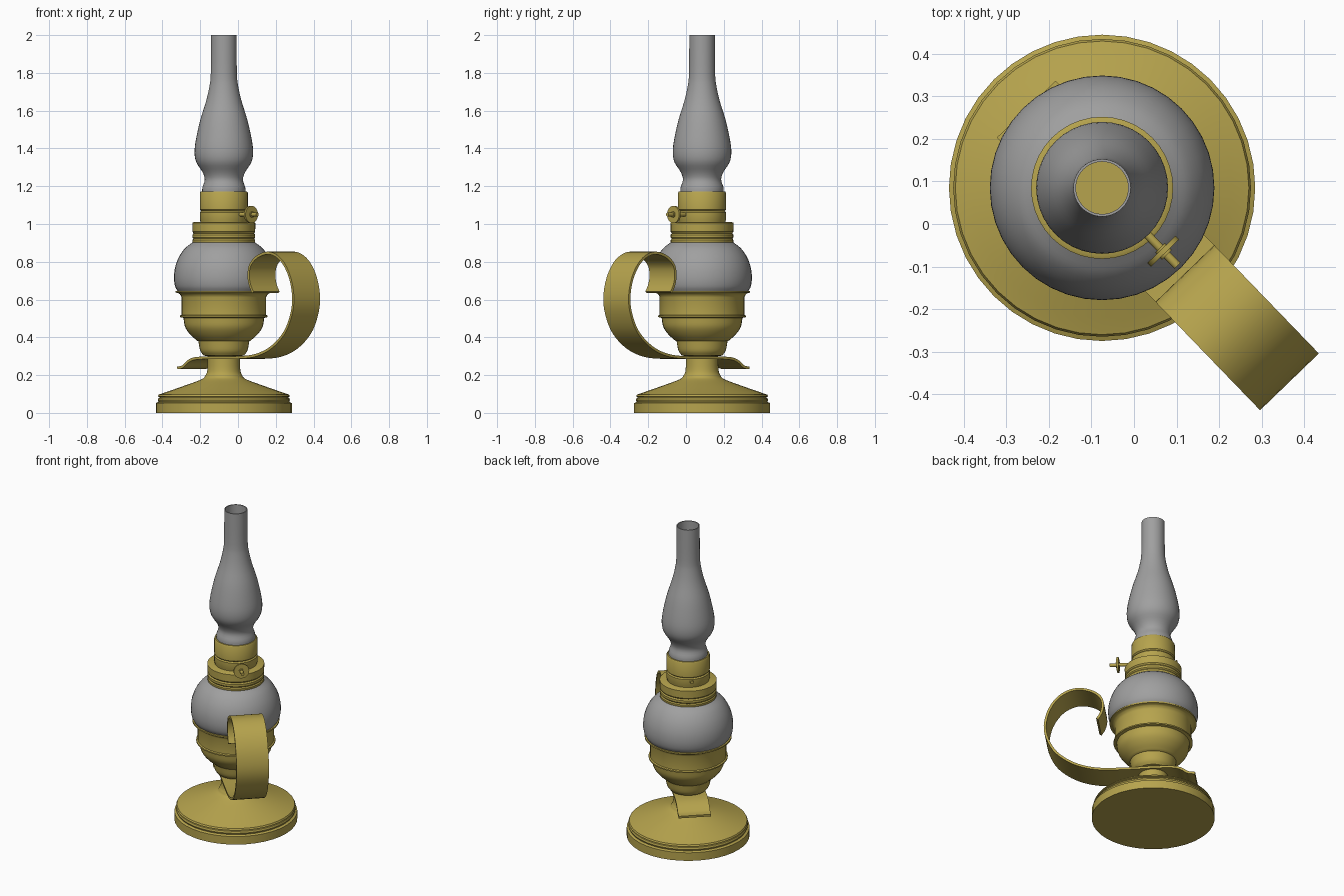
import bpy, bmesh, math
from mathutils import Vector, Matrix

if "Cube" in bpy.data.objects:
    bpy.data.objects.remove(bpy.data.objects["Cube"])

CX, CY = -0.075, 0.085           # lamp axis
ANG = math.radians(-46.0)        # direction of handle and wick knob
SEG = 40

def material(name, col):
    m = bpy.data.materials.new(name)
    m.diffuse_color = (*col, 1)
    m.use_nodes = True
    m.node_tree.nodes["Principled BSDF"].inputs["Base Color"].default_value = m.diffuse_color
    return m

brass = material("brass", (0.47, 0.37, 0.075))
glass = material("grey glass", (0.35, 0.35, 0.35))

def spline(pts, n=4):
    """Catmull-Rom through 2D points."""
    p = [Vector(q) for q in pts]
    p = [2 * p[0] - p[1]] + p + [2 * p[-1] - p[-2]]
    out = []
    for i in range(1, len(p) - 2):
        a, b, c, d = p[i - 1:i + 3]
        for k in range(n):
            t = k / n
            out.append(0.5 * (2 * b + (c - a) * t + (2 * a - 5 * b + 4 * c - d) * t * t
                              + (3 * b - a - 3 * c + d) * t ** 3))
    return out + [p[-2]]

def finish(name, bm, mat, angle=35):
    bmesh.ops.recalc_face_normals(bm, faces=bm.faces)
    me = bpy.data.meshes.new(name)
    bm.to_mesh(me)
    bm.free()
    me.materials.append(mat)
    ob = bpy.data.objects.new(name, me)
    bpy.context.collection.objects.link(ob)
    ob.location = (CX, CY, 0)
    bpy.ops.object.select_all(action='DESELECT')
    ob.select_set(True)
    bpy.context.view_layer.objects.active = ob
    bpy.ops.object.shade_smooth_by_angle(angle=math.radians(angle))
    return ob

def lathe(name, prof, mat, angle=35, loop=False):
    """Revolve (radius, z) points; radius 0 closes to a pole."""
    bm = bmesh.new()
    rings = []
    for r, z in prof:
        if r < 1e-5:
            rings.append([bm.verts.new((0, 0, z))] * SEG)
        else:
            rings.append([bm.verts.new((r * math.cos(math.tau * i / SEG),
                                        r * math.sin(math.tau * i / SEG), z)) for i in range(SEG)])
    pairs = list(zip(rings, rings[1:])) + ([(rings[-1], rings[0])] if loop else [])
    for a, b in pairs:
        for i in range(SEG):
            j = (i + 1) % SEG
            quad = list(dict.fromkeys([a[i], a[j], b[j], b[i]]))
            bm.faces.new(quad)
    return finish(name, bm, mat, angle)

# foot: plinth, groove, cone and stem
foot = [(0, 0), (0.36, 0), (0.36, 0.052), (0.346, 0.058), (0.35, 0.068), (0.346, 0.079),
        (0.338, 0.083), (0.35, 0.087), (0.345, 0.097)]
foot += spline([(0.335, 0.1), (0.22, 0.14), (0.12, 0.177), (0.098, 0.198), (0.087, 0.23), (0.085, 0.32)])
foot += [(0, 0.32)]
lathe("foot", foot, brass)

# bowl: lower cup, bulge, flange and flared holder
bowl = [(0, 0.30), (0.09, 0.30)] + spline([(0.108, 0.305), (0.125, 0.33), (0.135, 0.38)])
bowl += spline([(0.14, 0.381), (0.178, 0.415), (0.205, 0.455), (0.214, 0.503)])
bowl += [(0.232, 0.507), (0.232, 0.515), (0.224, 0.519), (0.224, 0.612)]
bowl += spline([(0.228, 0.622), (0.238, 0.632), (0.255, 0.637)]) + [(0.255, 0.646), (0, 0.646)]
lathe("bowl", bowl, brass)

# oil reservoir
lathe("reservoir", spline([(0.243, 0.642), (0.258, 0.67), (0.264, 0.715), (0.258, 0.77),
                           (0.238, 0.825), (0.205, 0.872), (0.162, 0.905)]), glass, 50)

# threaded collar with two rings
lathe("collar", [(0, 0.896), (0.162, 0.896), (0.166, 0.903), (0.166, 0.915), (0.161, 0.922),
                 (0.166, 0.929), (0.166, 0.943), (0.16, 0.951), (0.166, 0.959),
                 (0.167, 1.006), (0.158, 1.01), (0, 1.01)], brass)

# burner with grooved waist
lathe("burner", [(0, 1.0), (0.124, 1.0), (0.124, 1.015), (0.127, 1.022), (0.127, 1.062),
                 (0.12, 1.069), (0.127, 1.076), (0.127, 1.165), (0.122, 1.173), (0, 1.173)], brass)

# chimney, a thin open shell
outer = spline([(0.115, 1.168), (0.113, 1.195), (0.101, 1.235), (0.113, 1.275), (0.145, 1.325),
                (0.155, 1.375), (0.149, 1.44), (0.125, 1.55), (0.094, 1.65), (0.076, 1.73),
                (0.069, 1.80), (0.0675, 2.0)], 3)
inner = [(r - 0.006, z) for r, z in reversed(outer)]
lathe("chimney", [tuple(p) for p in outer] + inner, glass, 50, loop=True)

# ribbon handle: (distance along handle direction, z) centre line
path = spline([(-0.256, 0.238), (-0.215, 0.245), (-0.175, 0.272), (-0.12, 0.288), (0, 0.292),
               (0.2, 0.293), (0.34, 0.305), (0.46, 0.347), (0.56, 0.425), (0.612, 0.52),
               (0.627, 0.61), (0.605, 0.71), (0.555, 0.79), (0.49, 0.835), (0.42, 0.846),
               (0.345, 0.823), (0.298, 0.78), (0.287, 0.725), (0.298, 0.675), (0.32, 0.638)])
T, W = 0.007, 0.096
bm = bmesh.new()
rows = []
for i, p in enumerate(path):
    t = (path[min(i + 1, len(path) - 1)] - path[max(i - 1, 0)]).normalized()
    n = Vector((-t.y, t.x)) * T
    rows.append([bm.verts.new((p.x + s * n.x, w, p.y + s * n.y))
                 for s, w in ((1, -W), (1, W), (-1, W), (-1, -W))])
for a, b in zip(rows, rows[1:]):
    for k in range(4):
        bm.faces.new((a[k], a[(k + 1) % 4], b[(k + 1) % 4], b[k]))
bm.faces.new(rows[0])
bm.faces.new(rows[-1])
finish("handle", bm, brass, 40).rotation_euler.z = ANG

# wick knob: through shaft, thumb wheel and hub
def rod(name, r, x0, x1):
    bm = bmesh.new()
    m = Matrix.Translation(((x0 + x1) / 2, 0, 1.05)) @ Matrix.Rotation(math.pi / 2, 4, 'Y')
    bmesh.ops.create_cone(bm, cap_ends=True, segments=24, radius1=r, radius2=r,
                          depth=x1 - x0, matrix=m)
    finish(name, bm, brass).rotation_euler.z = ANG

rod("knob_shaft", 0.01, -0.142, 0.255)
rod("knob_wheel", 0.046, 0.201, 0.213)
rod("knob_hub", 0.016, 0.196, 0.219)
